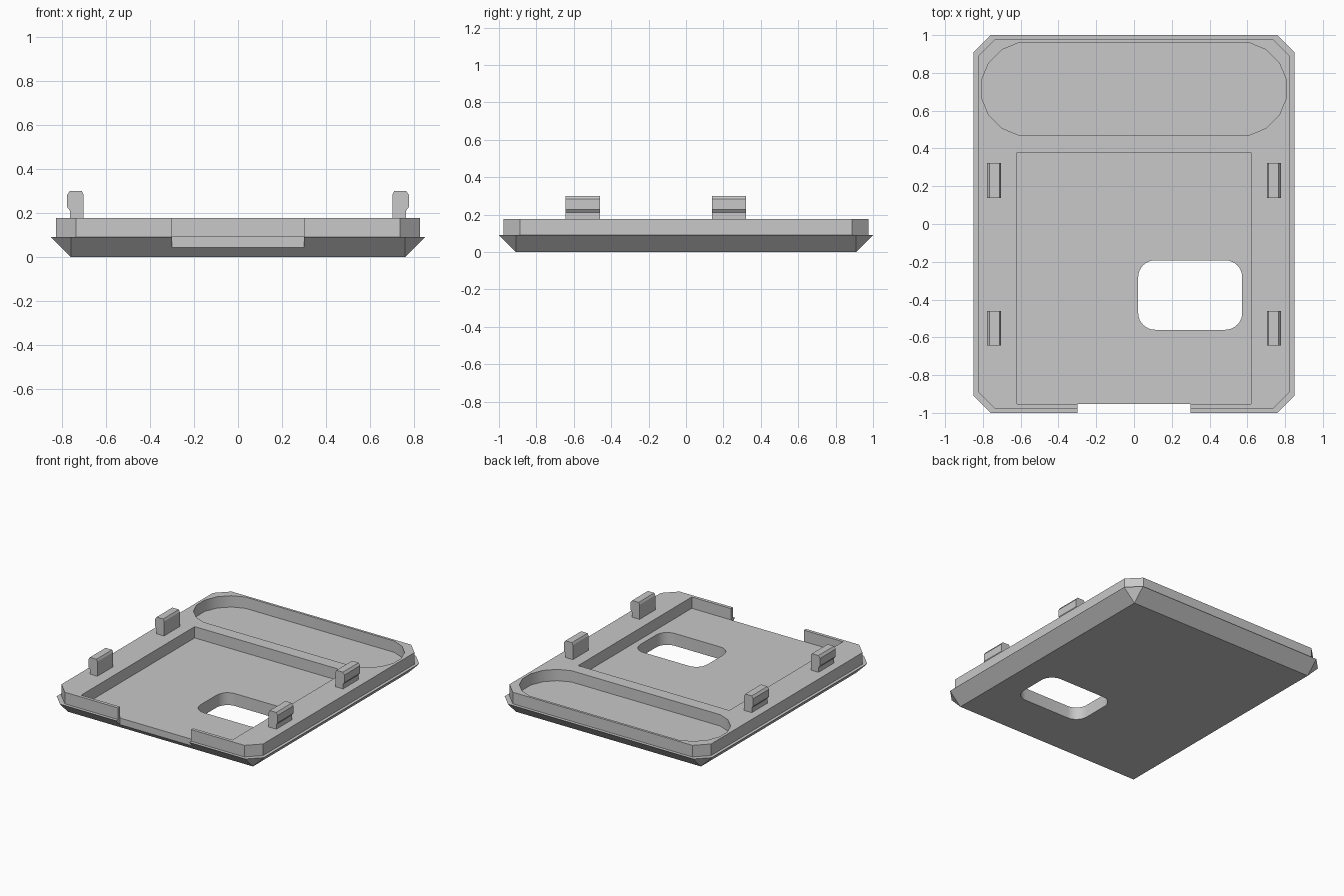
import bpy, bmesh
from math import cos, sin, radians

cube = bpy.data.objects.get("Cube")
if cube:
    bpy.data.objects.remove(cube, do_unlink=True)

grey = bpy.data.materials.new("plain_grey")
grey.use_nodes = True
grey.diffuse_color = (0.58, 0.58, 0.58, 1)
grey.node_tree.nodes["Principled BSDF"].inputs["Base Color"].default_value = grey.diffuse_color

LEDGE, TOP, FLOOR = 0.09, 0.176, 0.092


def loft(name, rings):
    """Closed solid through rings of equal length; repeated points are merged."""
    bm = bmesh.new()
    loops = [[bm.verts.new(p) for p in ring] for ring in rings]
    for a, b in zip(loops, loops[1:]):
        for i in range(len(a)):
            j = (i + 1) % len(a)
            bm.faces.new((a[i], a[j], b[j], b[i]))
    bm.faces.new(loops[0][::-1])
    bm.faces.new(loops[-1])
    bmesh.ops.remove_doubles(bm, verts=bm.verts, dist=1e-5)
    bmesh.ops.recalc_face_normals(bm, faces=bm.faces)
    mesh = bpy.data.meshes.new(name)
    bm.to_mesh(mesh)
    bm.free()
    mesh.materials.append(grey)
    obj = bpy.data.objects.new(name, mesh)
    bpy.context.scene.collection.objects.link(obj)
    return obj


def prism(name, outline, z0, z1):
    return loft(name, [[(x, y, z) for x, y in outline] for z in (z0, z1)])


def octagon(hx, hy, cut, z):
    """Rectangle with cut corners; cut 0 gives doubled corner points."""
    return [(hx, -hy + cut, z), (hx, hy - cut, z), (hx - cut, hy, z), (-hx + cut, hy, z),
            (-hx, hy - cut, z), (-hx, -hy + cut, z), (-hx + cut, -hy, z), (hx - cut, -hy, z)]


def rounded(x0, x1, y0, y1, r, steps):
    """Rectangle with rounded corners."""
    pts = []
    for k, (x, y) in enumerate(((x1 - r, y1 - r), (x0 + r, y1 - r), (x0 + r, y0 + r), (x1 - r, y0 + r))):
        for s in range(steps + 1):
            a = radians(90 * (k + s / steps))
            pts.append((x + r * cos(a), y + r * sin(a)))
    return pts


# Cover plate: bevelled base with a stepped-in rim
plate = loft("cover_plate", [
    octagon(0.76, 0.91, 0, 0),
    octagon(0.85, 1.0, 0.09, LEDGE),
    octagon(0.827, 0.977, 0.09, LEDGE),
    octagon(0.827, 0.977, 0.09, TOP),
])

# Main pocket, reaching into the opening of the front wall
pocket = [(0.62, -0.953), (0.62, 0.378), (-0.62, 0.378), (-0.62, -0.953),
          (-0.3, -0.953), (-0.3, -0.965), (0.3, -0.965), (0.3, -0.953)]

# Opening that also trims the bevel below it
notch = [(-0.3, -1.2), (0.3, -1.2), (0.3, -0.953), (-0.3, -0.953)]

# Long pocket at the back
arc = [radians(-78.75 + 22.5 * i) for i in range(8)]
right_end = [(0.562 + 0.249 * cos(a), 0.715 + 0.249 * sin(a)) for a in arc]
oval = right_end + [(-x, y) for x, y in reversed(right_end)]

cutters = [
    prism("pocket_cutter", pocket, FLOOR, 0.4),
    prism("notch_cutter", notch, -0.2, 0.4),
    prism("oval_cutter", oval, FLOOR, 0.4),
    prism("window_cutter", rounded(0.022, 0.573, -0.56, -0.192, 0.09, 8), -0.2, 0.4),
]
for cutter in cutters:
    cutter.hide_render = True
    mod = plate.modifiers.new(cutter.name, 'BOOLEAN')
    mod.operation = 'DIFFERENCE'
    mod.solver = 'EXACT'
    mod.object = cutter

# Bake the cuts and drop the helpers
depsgraph = bpy.context.evaluated_depsgraph_get()
baked = bpy.data.meshes.new_from_object(plate.evaluated_get(depsgraph))
plate.modifiers.clear()
plate.data = baked
baked.name = "cover_plate"
for cutter in cutters:
    bpy.data.objects.remove(cutter, do_unlink=True)

# Snap clips: a small barbed profile, two on each side
clip = [(0.703, TOP - 0.01), (0.765, TOP - 0.01), (0.765, 0.211), (0.777, 0.227),
        (0.777, 0.282), (0.764, 0.3), (0.711, 0.3), (0.703, 0.284)]
for side, sx in (("left", 1), ("right", -1)):
    for place, y in (("front", -0.552), ("back", 0.23)):
        loft(f"{place}_{side}_clip",
             [[(sx * x, y + dy, z) for x, z in clip] for dy in (-0.092, 0.092)])

# Smooth the rounded pocket and window walls only
bpy.ops.object.select_all(action='DESELECT')
plate.select_set(True)
bpy.context.view_layer.objects.active = plate
bpy.ops.object.shade_smooth_by_angle(angle=radians(30))
